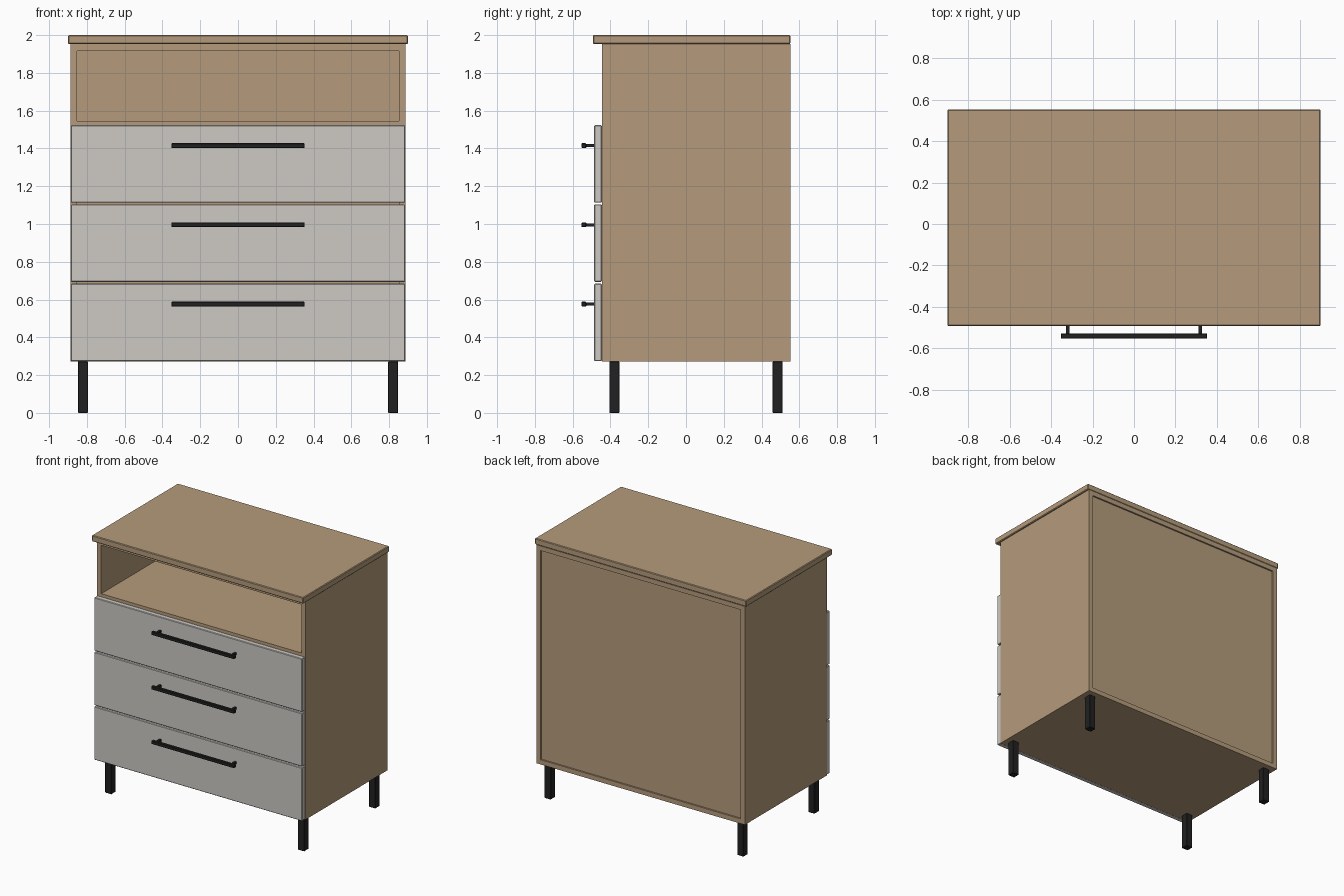
import bpy
import bmesh

if "Cube" in bpy.data.objects:
    bpy.data.objects.remove(bpy.data.objects["Cube"])


def material(name, rgb):
    m = bpy.data.materials.new(name)
    m.diffuse_color = (*rgb, 1)
    m.use_nodes = True
    m.node_tree.nodes["Principled BSDF"].inputs["Base Color"].default_value = m.diffuse_color
    return m


WOOD = material("wood", (0.46, 0.33, 0.20))
PALE = material("pale_front", (0.61, 0.59, 0.56))
BLACK = material("black_metal", (0.015, 0.015, 0.015))


def box(name, x, y, z, mat, bevel=0.0):
    """Box from (min, max) ranges, with an optional small edge chamfer."""
    bm = bmesh.new()
    bmesh.ops.create_cube(bm, size=1)
    for v in bm.verts:
        v.co = [r[0] + (c + 0.5) * (r[1] - r[0]) for c, r in zip(v.co, (x, y, z))]
    if bevel:
        bmesh.ops.bevel(bm, geom=bm.edges[:], offset=bevel, segments=1,
                        affect='EDGES')
    me = bpy.data.meshes.new(name)
    bm.to_mesh(me)
    bm.free()
    me.materials.append(mat)
    ob = bpy.data.objects.new(name, me)
    bpy.context.collection.objects.link(ob)
    return ob


W, T = 0.888, 0.036            # carcass half width, board thickness
FRONT, BACK = -0.446, 0.552    # carcass depth range
Z0, Z1 = 0.272, 1.953          # carcass height range
IN = W - T

# Top board
box("top_board", (-0.9, 0.9), (-0.493, 0.553), (Z1, 2.0), WOOD, 0.005)

# Carcass panels
for side, s in (("left", -1), ("right", 1)):
    box(f"{side}_side_panel", tuple(sorted((s * IN, s * W))), (FRONT, BACK), (Z0, Z1), WOOD)
box("bottom_panel", (-IN, IN), (FRONT, BACK), (Z0, Z0 + T), WOOD)
box("upper_panel", (-IN, IN), (FRONT, BACK), (Z1 - T, Z1), WOOD)
box("niche_shelf", (-IN, IN), (FRONT, BACK - 0.03), (1.545 - T, 1.545), WOOD)
box("back_panel", (-IN, IN), (BACK - 0.03, BACK - 0.012), (Z0 + T, Z1 - T), WOOD)

# Drawer fronts with bar handles
for i in range(3):
    z = 0.274 + i * 0.4195
    box(f"drawer_front_{i + 1}", (-0.885, 0.885), (-0.486, FRONT), (z, z + 0.41), PALE, 0.004)
    h = z + 0.302
    box(f"handle_bar_{i + 1}", (-0.353, 0.353), (-0.553, -0.528),
        (h - 0.0125, h + 0.0125), BLACK, 0.003)
    for side, s in (("left", -1), ("right", 1)):
        cx = s * 0.32
        box(f"handle_post_{side}_{i + 1}", (cx - 0.008, cx + 0.008), (-0.532, -0.484),
            (h - 0.008, h + 0.008), BLACK)

# Square legs
for end, y in (("front", -0.379), ("back", 0.485)):
    for side, s in (("left", -1), ("right", 1)):
        cx = s * 0.821
        box(f"{end}_{side}_leg", (cx - 0.027, cx + 0.027), (y - 0.027, y + 0.027),
            (0, Z0), BLACK, 0.003)
